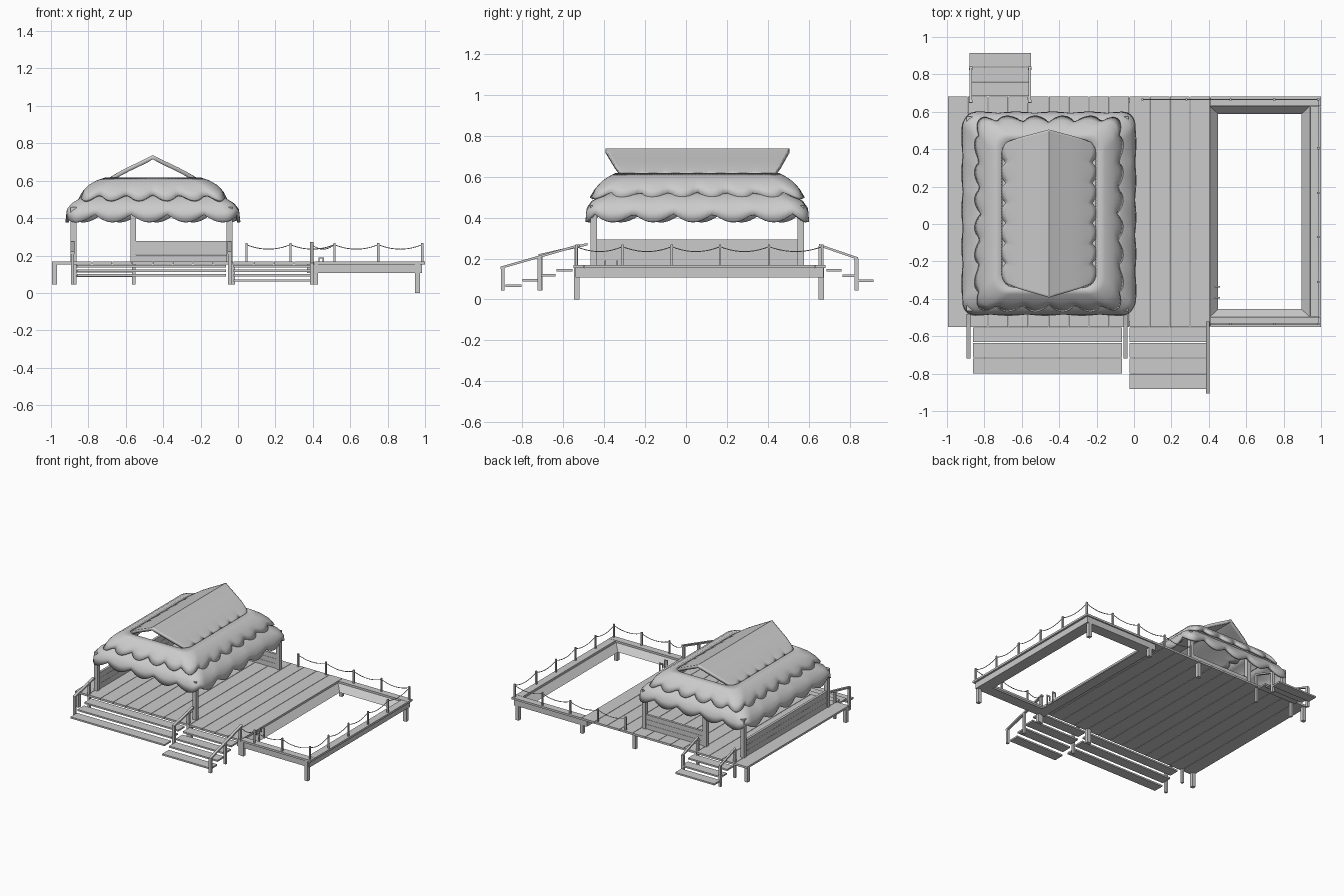
import bpy, bmesh, math
from mathutils import Vector

cube = bpy.data.objects.get("Cube")
if cube:
    bpy.data.objects.remove(cube)

grey = bpy.data.materials.new("plain grey")
grey.use_nodes = True
COLOUR = (0.6, 0.6, 0.6, 1)
grey.diffuse_color = COLOUR
grey.node_tree.nodes["Principled BSDF"].inputs["Base Color"].default_value = COLOUR


def finish(name, bm, smooth=False):
    bmesh.ops.recalc_face_normals(bm, faces=bm.faces)
    mesh = bpy.data.meshes.new(name)
    bm.to_mesh(mesh)
    bm.free()
    mesh.materials.append(grey)
    obj = bpy.data.objects.new(name, mesh)
    bpy.context.collection.objects.link(obj)
    if smooth:
        bpy.ops.object.select_all(action='DESELECT')
        obj.select_set(True)
        bpy.context.view_layer.objects.active = obj
        bpy.ops.object.shade_smooth_by_angle(angle=math.radians(50))
    return obj


def box(name, x0, x1, y0, y1, z0, z1):
    bm = bmesh.new()
    bmesh.ops.create_cube(bm, size=1)
    for v in bm.verts:
        v.co = ((x0 + x1) / 2 + v.co.x * (x1 - x0),
                (y0 + y1) / 2 + v.co.y * (y1 - y0),
                (z0 + z1) / 2 + v.co.z * (z1 - z0))
    return finish(name, bm)


def post(name, x, y, z0, z1, w):
    return box(name, x - w / 2, x + w / 2, y - w / 2, y + w / 2, z0, z1)


def rail(name, x, y0, z0, y1, z1, w=0.02, h=0.012):
    # sloping bar in the y-z plane
    bm = bmesh.new()
    bmesh.ops.create_cube(bm, size=1)
    for v in bm.verts:
        end = v.co.y > 0
        v.co = (x + v.co.x * w, y1 if end else y0, (z1 if end else z0) + v.co.z * h)
    return finish(name, bm)


DECK, UNDER, BEAM = 0.168, 0.153, 0.107
FRONT, BACK = -0.55, 0.682

# Deck planks
PLANK = 0.108
for i in range(13):
    x1 = 0.406 - i * PLANK
    box("deck_plank", x1 - PLANK + 0.003, x1, FRONT, BACK, UNDER, DECK)

# Pool frame: mitred beam with a sloping inner face
bm = bmesh.new()


def rect(x0, x1, y0, y1, z):
    return [bm.verts.new(c) for c in ((x0, y0, z), (x1, y0, z), (x1, y1, z), (x0, y1, z))]


loops = [rect(0.37, 0.985, FRONT + 0.01, BACK - 0.01, BEAM),
         rect(0.37, 0.985, FRONT + 0.01, BACK - 0.01, UNDER),
         rect(0.406, 0.94, -0.497, 0.63, UNDER),
         rect(0.45, 0.895, -0.455, 0.588, BEAM)]
for k in range(4):
    a, b = loops[k], loops[(k + 1) % 4]
    for i in range(4):
        j = (i + 1) % 4
        bm.faces.new((a[i], a[j], b[j], b[i]))
finish("pool_frame", bm)
box("pool_cap_front", 0.409, 1.0, FRONT, -0.497, UNDER, DECK)
box("pool_cap_back", 0.409, 1.0, 0.63, BACK, UNDER, DECK)
box("pool_cap_side", 0.943, 1.0, -0.495, 0.628, UNDER, DECK)

# Pool ladder handles
for y in (-0.335, -0.395):
    box("ladder_upright", 0.43, 0.437, y - 0.004, y + 0.004, UNDER, 0.19)
    box("ladder_grip", 0.43, 0.46, y - 0.004, y + 0.004, 0.183, 0.19)
    box("ladder_leg", 0.453, 0.46, y - 0.004, y + 0.004, 0.11, 0.19)

# Legs under the deck
for y in (-0.533, 0.66):
    for x, z in ((0.96, 0), (0.415, 0.045), (-0.03, 0.045), (-0.98, 0.045)):
        post("deck_leg", x, y, z, UNDER, 0.027)


# Stairs
def stairs(name, x0, x1, y_start, direction, heights, depth):
    for i, z in enumerate(heights):
        ya = y_start + direction * depth * i
        yb = ya + direction * (depth - 0.004)
        box(name, x0, x1, min(ya, yb), max(ya, yb), z - 0.012, z)


stairs("wide_front_step", -0.86, -0.065, FRONT - 0.003, -1, (0.148, 0.125, 0.1), 0.083)
stairs("narrow_front_step", -0.025, 0.385, FRONT - 0.003, -1, (0.148, 0.125, 0.1, 0.072), 0.083)
stairs("back_step", -0.88, -0.55, BACK + 0.003, 1, (0.148, 0.122, 0.097), 0.078)

# Stair handrails
for x in (-0.885, -0.045):
    rail("wide_stair_rail", x, -0.72, 0.215, -0.48, 0.27)
    post("wide_stair_post", x, -0.71, 0.045, 0.215, 0.018)
    post("wide_stair_post", x, -0.535, 0.045, 0.262, 0.018)
rail("narrow_stair_rail", 0.394, -0.905, 0.155, -0.52, 0.265)
for y, top in ((-0.895, 0.155), (-0.715, 0.208), (-0.535, 0.26)):
    post("narrow_stair_post", 0.394, y, 0.045, top, 0.018)
for x in (-0.873, -0.557):
    rail("back_stair_rail", x, 0.65, 0.265, 0.84, 0.2, 0.015)
    post("back_stair_post", x, 0.655, 0.045, 0.262, 0.018)
    post("back_stair_post", x, 0.832, 0.045, 0.2, 0.018)


# Rope fence
def rope(a, b, sag=0.024):
    curve = bpy.data.curves.new("fence_rope", 'CURVE')
    curve.dimensions = '3D'
    curve.bevel_depth = 0.0025
    curve.bevel_resolution = 1
    spline = curve.splines.new('POLY')
    spline.points.add(10)
    for i, p in enumerate(spline.points):
        t = i / 10
        c = Vector(a).lerp(Vector(b), t)
        p.co = (c.x, c.y, c.z - 4 * sag * t * (1 - t), 1)
    curve.materials.append(grey)
    bpy.context.collection.objects.link(bpy.data.objects.new("fence_rope", curve))


xs = [0.045, 0.28, 0.515, 0.75, 0.985]
ys = [-0.535, -0.31, -0.07, 0.166, 0.405, 0.665]
fence = [(x, ys[-1]) for x in xs] + [(xs[-1], y) for y in ys[-2::-1]]
fence += [(x, ys[0]) for x in xs[3:1:-1]]
for x, y in fence:
    post("fence_post", x, y, DECK, 0.268, 0.011)
line = [(x, y, 0.258) for x, y in fence + [(0.394, ys[0])]]
for a, b in zip(line, line[1:]):
    rope(a, b)

# Hut posts and low board walls
for x, y in ((-0.88, -0.45), (-0.045, -0.45), (-0.88, 0.56), (-0.045, 0.56), (-0.56, 0.56)):
    post("hut_post", x, y, DECK, 0.46, 0.031)
for i in range(3):
    z = DECK + i * 0.042
    box("side_wall_board", -0.89, -0.872, -0.44, 0.55, z, z + 0.041)
    z = DECK + i * 0.0367
    box("back_wall_board", -0.55, -0.055, 0.552, 0.57, z, z + 0.0355)

# Thatched roof
CX, CY = -0.455, 0.055


def outline(hx, hy, r, per_side=40, per_corner=8):
    # rounded rectangle as a list of points
    pts = []
    corners = [(1, 1, 0), (-1, 1, 1), (-1, -1, 2), (1, -1, 3)]
    for k, (sx, sy, q) in enumerate(corners):
        for i in range(per_corner + 1):
            a = (q + i / per_corner) * math.pi / 2
            pts.append(Vector((sx * (hx - r) + r * math.cos(a), sy * (hy - r) + r * math.sin(a))))
        nx, ny, nq = corners[(k + 1) % 4]
        a = nq * math.pi / 2
        end = Vector((nx * (hx - r) + r * math.cos(a), ny * (hy - r) + r * math.sin(a)))
        start = pts[-1]
        pts += [start.lerp(end, i / per_side) for i in range(1, per_side)]
    return pts


def thicken(obj, amount):
    mod = obj.modifiers.new("thickness", 'SOLIDIFY')
    mod.thickness = amount
    mod.offset = -1


def tier(name, rings, radius, bumps, lift, pull):
    bm = bmesh.new()
    rows = []
    for n, (hx, hy, z) in enumerate(rings):
        pts = outline(hx, hy, radius)
        base = outline(rings[0][0], rings[0][1], radius)
        lengths = [0]
        for a, b in zip(base, base[1:] + base[:1]):
            lengths.append(lengths[-1] + (b - a).length)
        row = []
        for p, s in zip(pts, lengths):
            # scallops fade out above the hem
            cusp = (1 - abs(math.sin(math.pi * bumps * s / lengths[-1]))) * (1, 0.45, 0.1, 0, 0)[n]
            q = p * (1 - pull * cusp / p.length)
            row.append(bm.verts.new((CX + q.x, CY + q.y, z + lift * cusp)))
        rows.append(row)
    for a, b in zip(rows, rows[1:]):
        for i in range(len(a)):
            j = (i + 1) % len(a)
            bm.faces.new((a[i], a[j], b[j], b[i]))
    thicken(finish(name, bm, True), 0.018)


tier("lower_thatch", [(0.468, 0.546, 0.378), (0.462, 0.542, 0.43), (0.435, 0.518, 0.475),
                      (0.385, 0.47, 0.51), (0.34, 0.43, 0.53)], 0.075, 20, 0.04, 0.008)
tier("middle_thatch", [(0.4, 0.525, 0.498), (0.378, 0.5, 0.54), (0.345, 0.468, 0.575),
                       (0.3, 0.43, 0.602), (0.255, 0.4, 0.617)], 0.08, 24, 0.028, 0.035)

# Gable cap with scalloped eaves
bm = bmesh.new()
COLS, ROWS = 70, 8
grid = []
for i in range(-ROWS, ROWS + 1):
    t = abs(i) / ROWS
    y0, y1 = -0.393 + 0.075 * t, 0.505 - 0.07 * t
    row = []
    for j in range(COLS + 1):
        u = j / COLS
        cusp = (1 - abs(math.sin(math.pi * 7 * u))) * max(0, t - 0.6) / 0.4
        reach = 0.262 * t - 0.03 * cusp
        z = 0.737 - 0.535 * reach + 0.012 * math.sin(math.pi * t) * t
        row.append(bm.verts.new((CX + math.copysign(reach, i), y0 + (y1 - y0) * u, z)))
    grid.append(row)
for a, b in zip(grid, grid[1:]):
    for j in range(COLS):
        bm.faces.new((a[j], a[j + 1], b[j + 1], b[j]))
if sum(f.normal.z for f in bm.faces) < 0:
    bmesh.ops.reverse_faces(bm, faces=bm.faces)
gable = finish("gable_thatch", bm, True)
if gable.data.polygons[0].normal.z < 0:
    gable.data.flip_normals()
thicken(gable, 0.022)
